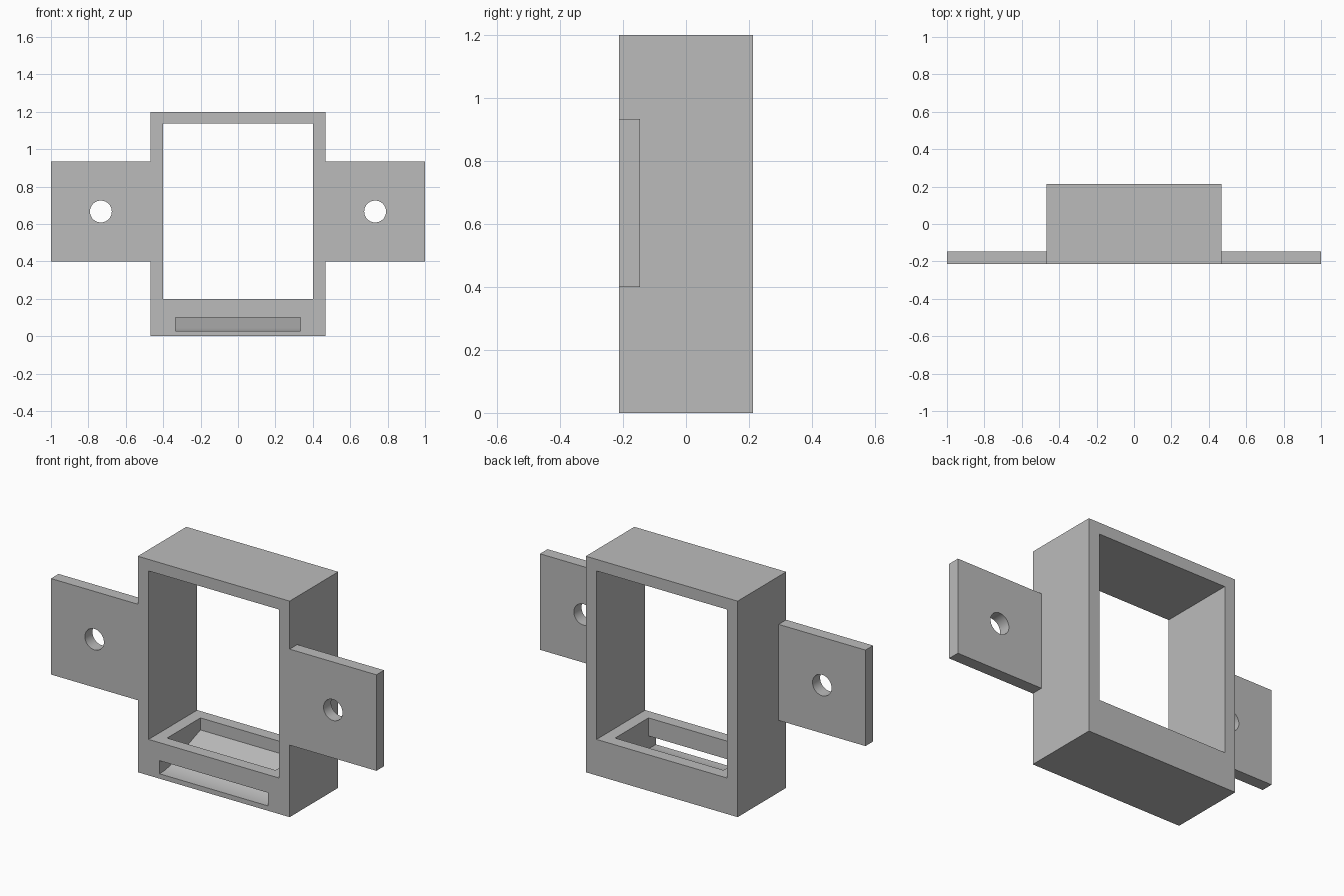
import bpy
import bmesh
import math
from mathutils import Matrix, Vector

cube = bpy.data.objects.get("Cube")
if cube:
    bpy.data.objects.remove(cube, do_unlink=True)

WALL = 0.0667
FRONT, BACK = -0.2133, 0.2133

grey = bpy.data.materials.new("plain grey")
grey.use_nodes = True
colour = (0.5, 0.5, 0.5, 1)
grey.diffuse_color = colour
grey.node_tree.nodes["Principled BSDF"].inputs["Base Color"].default_value = colour


def make_object(name, bm):
    bmesh.ops.recalc_face_normals(bm, faces=bm.faces)
    mesh = bpy.data.meshes.new(name)
    bm.to_mesh(mesh)
    bm.free()
    mesh.materials.append(grey)
    obj = bpy.data.objects.new(name, mesh)
    bpy.context.scene.collection.objects.link(obj)
    return obj


def box(name, low, high):
    low, high = Vector(low), Vector(high)
    bm = bmesh.new()
    place = Matrix.Translation((low + high) / 2) @ Matrix.Diagonal((*(high - low), 1))
    bmesh.ops.create_cube(bm, size=1, matrix=place)
    return make_object(name, bm)


def prism(name, profile, half_width):
    """Extrude a (y, z) profile along x."""
    bm = bmesh.new()
    face = bm.faces.new([bm.verts.new((-half_width, y, z)) for y, z in profile])
    new = bmesh.ops.extrude_face_region(bm, geom=[face])["geom"]
    verts = [v for v in new if isinstance(v, bmesh.types.BMVert)]
    bmesh.ops.translate(bm, verts=verts, vec=(2 * half_width, 0, 0))
    return make_object(name, bm)


def combine(target, tool, operation):
    mod = target.modifiers.new(operation.lower(), "BOOLEAN")
    mod.operation = operation
    mod.solver = "EXACT"
    mod.object = tool
    bpy.context.view_layer.objects.active = target
    bpy.ops.object.modifier_apply(modifier=mod.name)
    bpy.data.objects.remove(tool, do_unlink=True)


# Deep rectangular body
frame = box("mounting_frame", (-0.4667, FRONT, 0), (0.4667, BACK, 1.2))

# Side tabs, flush with the front, each with a round screw hole
for side in (-1, 1):
    ends = sorted((side * 0.44, side))
    tab = box("side_tab", (ends[0], FRONT, 0.4), (ends[1], FRONT + WALL, 0.9333))
    combine(frame, tab, "UNION")
    bm = bmesh.new()
    place = Matrix.Translation((side * 0.7333, FRONT, 0.6667)) @ Matrix.Rotation(math.pi / 2, 4, "X")
    bmesh.ops.create_cone(bm, cap_ends=True, segments=40, radius1=0.0585,
                          radius2=0.0585, depth=0.4, matrix=place)
    combine(frame, make_object("screw_hole", bm), "DIFFERENCE")

# Large window through the body
window = box("window_opening", (-0.4, -0.5, 0.2), (0.4, 0.5, 1.136))
combine(frame, window, "DIFFERENCE")

# Pocket in the sill: a ramp with a softened foot that runs out of the front slot
inner = BACK - WALL
foot, bend, low, high = -inner, 0.05, 0.027, 0.133
slope = (high - low) / (inner - foot)
ramp = []
for i in range(9):
    t = i / 8
    ramp.append((foot - bend + 2 * bend * t, low + slope * bend * t * t))
profile = [(-0.3, low), *ramp, (inner, high), (inner, 0.3),
           (-inner, 0.3), (-inner, 0.1), (-0.3, 0.1)]
combine(frame, prism("ramp_pocket", profile, 0.3333), "DIFFERENCE")

# Clean flat faces, then smooth only the round surfaces
bm = bmesh.new()
bm.from_mesh(frame.data)
bmesh.ops.remove_doubles(bm, verts=bm.verts, dist=0.0001)
bmesh.ops.dissolve_limit(bm, angle_limit=0.002, verts=bm.verts, edges=bm.edges)
bm.to_mesh(frame.data)
bm.free()
for poly in frame.data.polygons:
    poly.material_index = 0
bpy.ops.object.select_all(action="DESELECT")
frame.select_set(True)
bpy.context.view_layer.objects.active = frame
bpy.ops.object.shade_smooth_by_angle(angle=math.radians(30))
